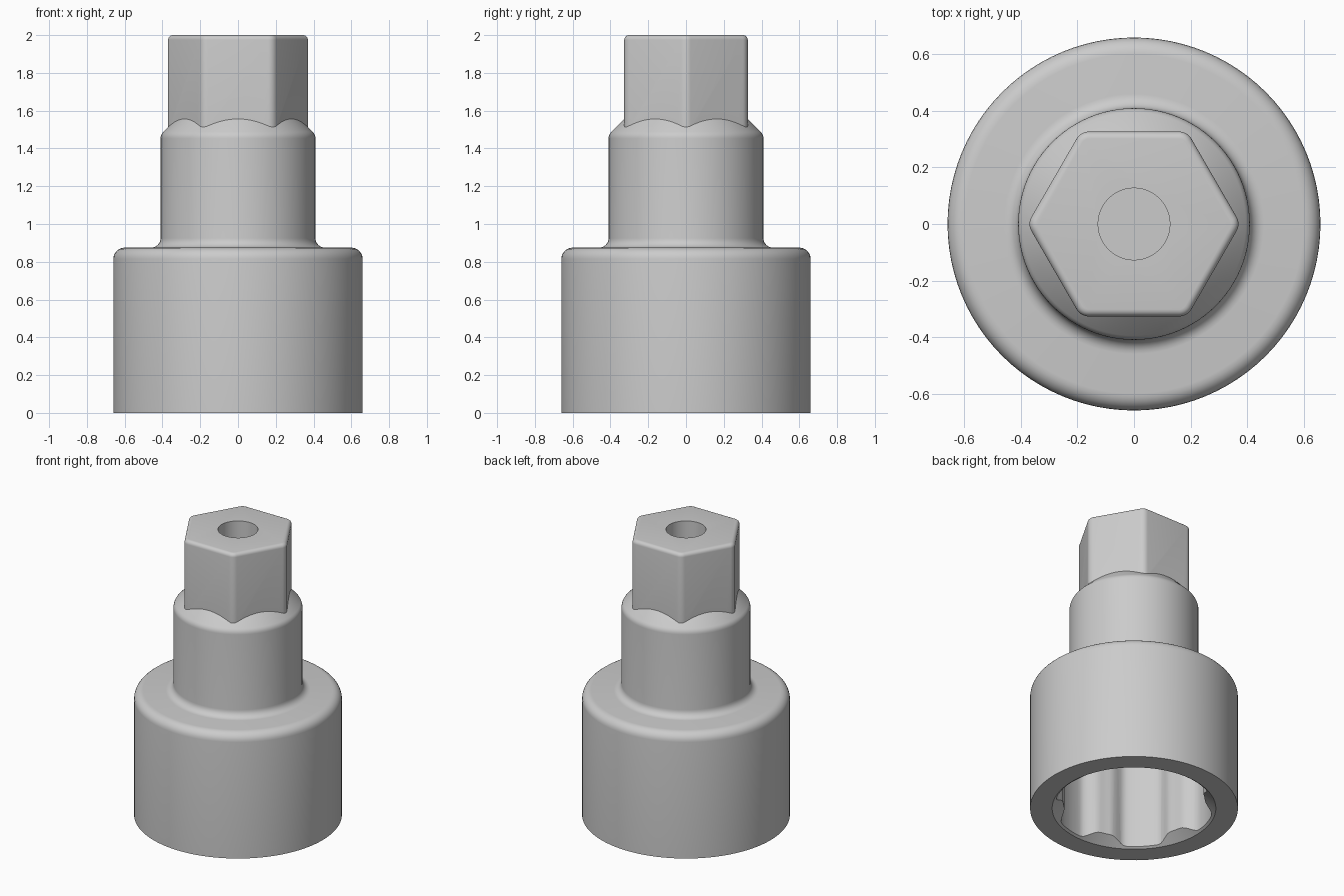
import bpy, bmesh, math
from math import sin, cos, pi, radians

if "Cube" in bpy.data.objects:
    bpy.data.objects.remove(bpy.data.objects["Cube"])

steel = bpy.data.materials.new("satin grey steel")
steel.diffuse_color = (0.6, 0.6, 0.6, 1)
steel.use_nodes = True
steel.node_tree.nodes["Principled BSDF"].inputs["Base Color"].default_value = steel.diffuse_color


def arc(cx, cz, r, a0, a1, n=6):
    """Points of an arc in the profile plane, angles in degrees."""
    return [(cx + r * cos(radians(a0 + (a1 - a0) * i / n)),
             cz + r * sin(radians(a0 + (a1 - a0) * i / n))) for i in range(n + 1)]


def skin(name, rings):
    """Closed solid from a stack of equal-length rings."""
    bm = bmesh.new()
    loops = [[bm.verts.new(p) for p in ring] for ring in rings]
    n = len(loops[0])
    for a, b in zip(loops, loops[1:]):
        for i in range(n):
            j = (i + 1) % n
            bm.faces.new((a[i], a[j], b[j], b[i]))
    bm.faces.new(loops[0][::-1])
    bm.faces.new(loops[-1])
    bmesh.ops.recalc_face_normals(bm, faces=bm.faces)
    me = bpy.data.meshes.new(name)
    bm.to_mesh(me)
    bm.free()
    me.materials.append(steel)
    ob = bpy.data.objects.new(name, me)
    bpy.context.collection.objects.link(ob)
    return ob


def lathe(name, profile, n=96):
    return skin(name, [[(r * cos(2 * pi * i / n), r * sin(2 * pi * i / n), z)
                        for i in range(n)] for r, z in profile])


def hex_ring(apothem, z, r=0.05, steps=6):
    """Hexagon with rounded corners, corners on the x axis."""
    c = (apothem - r) / cos(pi / 6)
    pts = []
    for k in range(6):
        mid = k * pi / 3
        for s in range(steps + 1):
            a = mid + (s / steps - 0.5) * pi / 3
            pts.append((c * cos(mid) + r * cos(a), c * sin(mid) + r * sin(a), z))
    return pts


def lobe_ring(z, n=144):
    """Six shallow lobes separated by soft ridges."""
    pts = []
    for i in range(n):
        a = 2 * pi * i / n
        t = min(1, max(0, (cos(6 * (a - radians(44))) + 0.95) / 1.3))
        r = 0.45 + 0.055 * t * t * (3 - 2 * t)
        pts.append((r * cos(a), r * sin(a), z))
    return pts


# Turned body: wide socket, filleted shoulder, neck and sloped collar
body = lathe("socket_body",
             [(0.66, 0)] + arc(0.60, 0.815, 0.06, 0, 90)
             + arc(0.46, 0.925, 0.05, 270, 180)
             + arc(0.36, 1.453, 0.05, 0, 45, 4) + [(0.30, 1.583)])

# Hex drive end with softened top edge
drive = skin("hex_drive", [hex_ring(0.327, 1.3), hex_ring(0.327, 1.975)]
             + [hex_ring(0.302 + x, 1.975 + z, 0.025 + x)
                for x, z in arc(0, 0, 0.025, 0, 90, 5)[1:-1]]
             + [hex_ring(0.302, 2.0, 0.025)])

# Cutters: top bore, lobed recess and its conical lead-in
bore = lathe("bore_cutter", [(0.127, 1.55), (0.127, 2.2)], 64)
recess = skin("recess_cutter", [lobe_ring(-0.1), lobe_ring(0.70)])
lead_in = lathe("lead_in_cutter", [(0.56, -0.03), (0.52, 0), (0.44, 0.06)])

for op, other in (("UNION", drive), ("DIFFERENCE", bore),
                  ("DIFFERENCE", recess), ("DIFFERENCE", lead_in)):
    mod = body.modifiers.new(op.lower(), "BOOLEAN")
    mod.operation = op
    mod.solver = "EXACT"
    mod.object = other

# Bake the booleans, then drop the helper solids
dg = bpy.context.evaluated_depsgraph_get()
baked = bpy.data.meshes.new_from_object(body.evaluated_get(dg))
body.modifiers.clear()
body.data = baked
for helper in (drive, bore, recess, lead_in):
    bpy.data.objects.remove(helper, do_unlink=True)

bpy.context.view_layer.objects.active = body
body.select_set(True)
bpy.ops.object.shade_smooth_by_angle(angle=radians(30))
